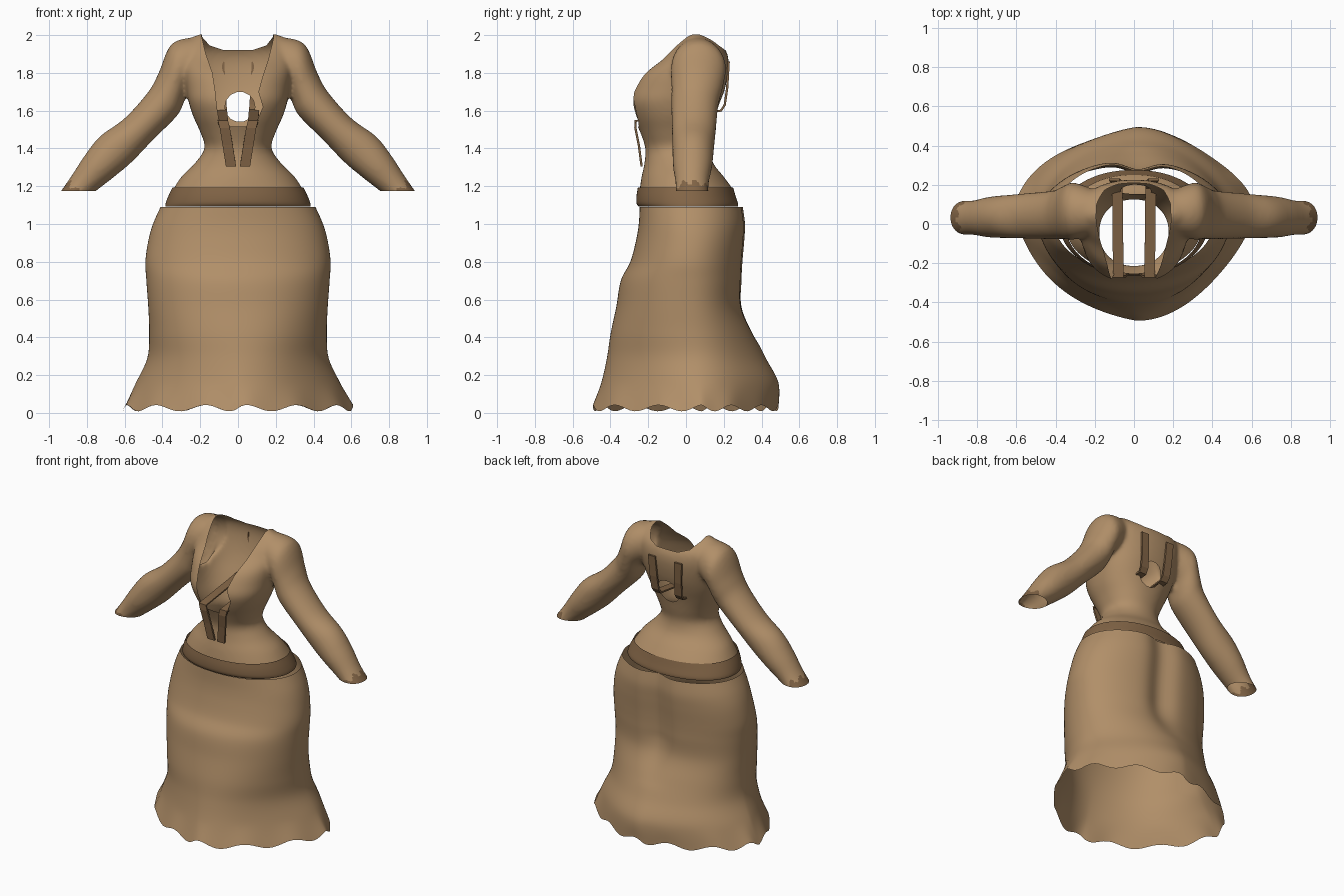
import bpy, bmesh, math
from mathutils import Vector

if "Cube" in bpy.data.objects:
    bpy.data.objects.remove(bpy.data.objects["Cube"])


def material(name, rgb):
    m = bpy.data.materials.new(name)
    m.diffuse_color = (*rgb, 1)
    m.use_nodes = True
    m.node_tree.nodes["Principled BSDF"].inputs["Base Color"].default_value = m.diffuse_color
    return m


TAN = material("tan_fabric", (0.44, 0.275, 0.14))
BROWN = material("brown_trim", (0.225, 0.13, 0.062))
CUT = material("cut_face", (1, 0, 0))


def spline(rows, steps):
    """Smoothly interpolate rows of numbers."""
    out = []
    for i in range(len(rows) - 1):
        a, b = rows[max(i - 1, 0)], rows[i]
        c, d = rows[i + 1], rows[min(i + 2, len(rows) - 1)]
        for s in range(steps):
            t = s / steps
            out.append([0.5 * (2 * q + (r - p) * t + (2 * p - 5 * q + 4 * r - u) * t * t
                               + (3 * q - p - 3 * r + u) * t ** 3)
                        for p, q, r, u in zip(a, b, c, d)])
    return out + [list(rows[-1])]


def make(name, bm, *mats):
    bmesh.ops.recalc_face_normals(bm, faces=bm.faces)
    me = bpy.data.meshes.new(name)
    bm.to_mesh(me)
    bm.free()
    ob = bpy.data.objects.new(name, me)
    bpy.context.collection.objects.link(ob)
    for m in mats:
        me.materials.append(m)
    return ob


def loft(bm, rings, cap=False):
    loops = [[bm.verts.new(p) for p in ring] for ring in rings]
    n = len(loops[0])
    for a, b in zip(loops, loops[1:]):
        for i in range(n):
            bm.faces.new((a[i], a[(i + 1) % n], b[(i + 1) % n], b[i]))
    if cap:
        bm.faces.new(loops[0])
        bm.faces.new(loops[-1])


def body_ring(row, n=96):
    """Cross-section: height, half width, front y, back y, widest y, roundness."""
    z, rx, yf, yb, yc, p = row
    ring = []
    for i in range(n):
        a = math.tau * i / n
        c, s = math.cos(a), math.sin(a)
        x = rx * math.copysign(abs(c) ** (2 / p), c)
        y = yc + (yb - yc if s > 0 else yf - yc) * abs(s) ** (2 / p)
        ring.append(Vector((x, y, z)))
    return ring


def bake(ob):
    """Apply modifiers."""
    dg = bpy.context.evaluated_depsgraph_get()
    me = bpy.data.meshes.new_from_object(ob.evaluated_get(dg))
    ob.modifiers.clear()
    ob.data = me


def smooth(ob, angle=40):
    bpy.ops.object.select_all(action='DESELECT')
    bpy.context.view_layer.objects.active = ob
    ob.select_set(True)
    bpy.ops.object.shade_smooth_by_angle(angle=math.radians(angle))


# Skirt: flared tube with soft folds and a wavy hem
SKIRT = [(0.025, .61, -.495, .485, .08, 1.65), (.16, .54, -.45, .485, .07, 1.7),
         (.29, .48, -.42, .42, .05, 1.85), (.42, .47, -.40, .36, .03, 2.0),
         (.56, .475, -.37, .305, .02, 2.1), (.70, .485, -.345, .305, .02, 2.1),
         (.80, .49, -.295, .31, .02, 2.1), (.91, .475, -.265, .32, .03, 2.1),
         (1.0, .45, -.25, .325, .03, 2.1), (1.09, .41, -.245, .315, .03, 2.1)]
bm = bmesh.new()
rings = []
for row in spline(SKIRT, 6):
    z = row[0]
    ring = body_ring(row, 128)
    low = max(0, 1 - z / 0.7)
    for i, v in enumerate(ring):
        a = math.tau * i / 128
        f = 1 + 0.022 * low * math.sin(5 * a + 1.2) * abs(math.sin(a))
        v.x *= f
        v.y *= f
        if v.y > 0:
            v.y -= 0.045 * min(1, max(0, (z - .35) / .3)) * math.exp(-((v.x - .02) / .09) ** 2)
        v.z += 0.02 * math.cos(13 * a) * max(0, 1 - z / 0.15)
    rings.append(ring)
loft(bm, rings)
smooth(make("skirt", bm, TAN))

# Belt band around the hips
BELT = [(1.093, .385, -.25, .275, .02, 2.1), (1.11, .383, -.262, .275, .02, 2.1),
        (1.15, .368, -.262, .262, .01, 2.1), (1.192, .348, -.255, .25, 0, 2.1)]
bm = bmesh.new()
loft(bm, [body_ring(r) for r in spline(BELT, 3)])
smooth(make("belt", bm, BROWN))

# Bodice volume: torso plus mirrored sleeves, fused into one smooth skin
TORSO = [(1.12, .38, -.25, .28, .01, 2.1), (1.18, .345, -.245, .25, 0, 2.1),
         (1.25, .30, -.235, .20, -.01, 2), (1.32, .23, -.22, .145, -.03, 2),
         (1.40, .177, -.215, .125, -.04, 2.1), (1.48, .197, -.24, .14, -.05, 2.2),
         (1.57, .237, -.278, .16, -.05, 2.3), (1.65, .262, -.296, .185, -.04, 2.4),
         (1.72, .275, -.28, .207, -.01, 2.3), (1.80, .29, -.235, .222, .02, 2.2),
         (1.87, .30, -.15, .225, .04, 2.1), (1.93, .295, -.09, .205, .05, 2.1),
         (1.98, .26, -.03, .15, .05, 2.1), (2.005, .20, .0, .10, .05, 2)]
# Sleeve stations: upper edge x z, lower edge x z, half depth, centre y
SLEEVE = [(.22, 1.99, .21, 1.74, .12, .06), (.35, 1.955, .265, 1.70, .145, .066),
          (.42, 1.80, .29, 1.635, .135, .058), (.475, 1.70, .325, 1.57, .125, .047),
          (.60, 1.56, .45, 1.445, .117, .042), (.73, 1.465, .56, 1.33, .11, .038),
          (.81, 1.365, .655, 1.25, .104, .035), (.885, 1.25, .77, 1.16, .087, .032),
          (.955, 1.15, .87, 1.075, .092, .033), (1.02, 1.06, .94, .99, .092, .033)]
bm = bmesh.new()
loft(bm, [body_ring(r) for r in spline(TORSO, 4)], cap=True)
for side in (-1, 1):
    rings = []
    for x1, z1, x2, z2, ry, yc in spline(SLEEVE, 5):
        ring = []
        for i in range(40):
            c, s = math.cos(math.tau * i / 40) / 2, math.sin(math.tau * i / 40)
            ring.append((side * ((x1 + x2) / 2 + c * (x1 - x2)), yc + ry * s,
                         (z1 + z2) / 2 + c * (z1 - z2)))
        rings.append(ring)
    loft(bm, rings, cap=True)
bodice = make("bodice", bm, TAN)
rm = bodice.modifiers.new("fuse", 'REMESH')
rm.mode, rm.voxel_size = 'VOXEL', 0.013
sm = bodice.modifiers.new("soften", 'SMOOTH')
sm.factor, sm.iterations = 0.5, 6
bake(bodice)
bodice.data.materials.clear()
for m in (TAN, BROWN, CUT):
    bodice.data.materials.append(m)


def cutter(name, outline, y0, y1):
    """Prism along y whose faces mark the opening."""
    bm = bmesh.new()
    loft(bm, [[(x, y, z) for x, z in outline] for y in (y0, y1)], cap=True)
    for f in bm.faces:
        f.material_index = 2
    ob = make(name, bm, TAN, BROWN, CUT)
    ob.hide_render = True
    mod = bodice.modifiers.new(name, 'BOOLEAN')
    mod.object, mod.operation, mod.solver = ob, 'DIFFERENCE', 'EXACT'
    return ob


# Deep front neckline, back scoop and back opening
V_NECK = [(-.20, 2.1), (-.192, 1.99), (-.17, 1.9), (-.135, 1.8), (-.12, 1.7), (-.112, 1.62),
          (-.10, 1.545), (-.06, 1.515), (.06, 1.515), (.10, 1.545), (.132, 1.62),
          (.108, 1.7), (.13, 1.78), (.16, 1.87), (.187, 1.98), (.195, 2.1)]
SCOOP = [(-.20, 2.1), (-.19, 1.99), (-.15, 1.945), (-.08, 1.922), (.08, 1.922),
         (.15, 1.945), (.185, 1.99), (.195, 2.1)]
HOLE = [(.01 + .08 * math.cos(math.tau * i / 14), 1.62 + .08 * math.sin(math.tau * i / 14))
        for i in range(14)]
cutters = [cutter("neck_cutter", V_NECK, -.6, .053), cutter("scoop_cutter", SCOOP, .04, .6),
           cutter("back_hole_cutter", HOLE, .07, .5)]
bake(bodice)
for ob in cutters:
    bpy.data.objects.remove(ob)

# Open the shell at necklines, waist and wrists, then colour the cuffs
bm = bmesh.new()
bm.from_mesh(bodice.data)
bmesh.ops.delete(bm, geom=[f for f in bm.faces if f.material_index == 2], context='FACES')
planes = [((0, 0, 1.175), (0, 0, -1))] + [((s * .912, 0, 1.112), (s * .66, 0, -.75)) for s in (-1, 1)]
for co, no in planes:
    bmesh.ops.bisect_plane(bm, geom=bm.verts[:] + bm.edges[:] + bm.faces[:],
                           plane_co=co, plane_no=no, clear_outer=True)
for f in bm.faces:
    c = f.calc_center_median()
    depth = (.912 - abs(c.x)) * .66 + (c.z - 1.112) * .75
    ang = math.atan2(c.y - .033, (abs(c.x) + c.z - 2.03) * .7)
    f.material_index = 1 if depth < .09 + .018 * math.sin(7 * ang) else 0
bm.to_mesh(bodice.data)
bm.free()
bodice.data.materials.pop(index=2)
bpy.data.materials.remove(CUT)
smooth(bodice, 50)

# Straps: from the waist front, through the bodice, up the back
PATH = [(.037, -.235, 1.305), (.055, -.25, 1.42), (.07, -.268, 1.51), (.08, -.268, 1.545),
        (.085, .185, 1.60), (.088, .205, 1.63), (.092, .218, 1.72), (.10, .226, 1.86)]
for side, label in ((-1, "left"), (1, "right")):
    bm = bmesh.new()
    rows = [[bm.verts.new((side * x + w, y, z)) for w in (-.027, .027)] for x, y, z in PATH]
    for a, b in zip(rows, rows[1:]):
        bm.faces.new((a[0], a[1], b[1], b[0]))
    strap = make(label + "_strap", bm, BROWN)
    so = strap.modifiers.new("thickness", 'SOLIDIFY')
    so.thickness, so.offset = 0.012, 0
